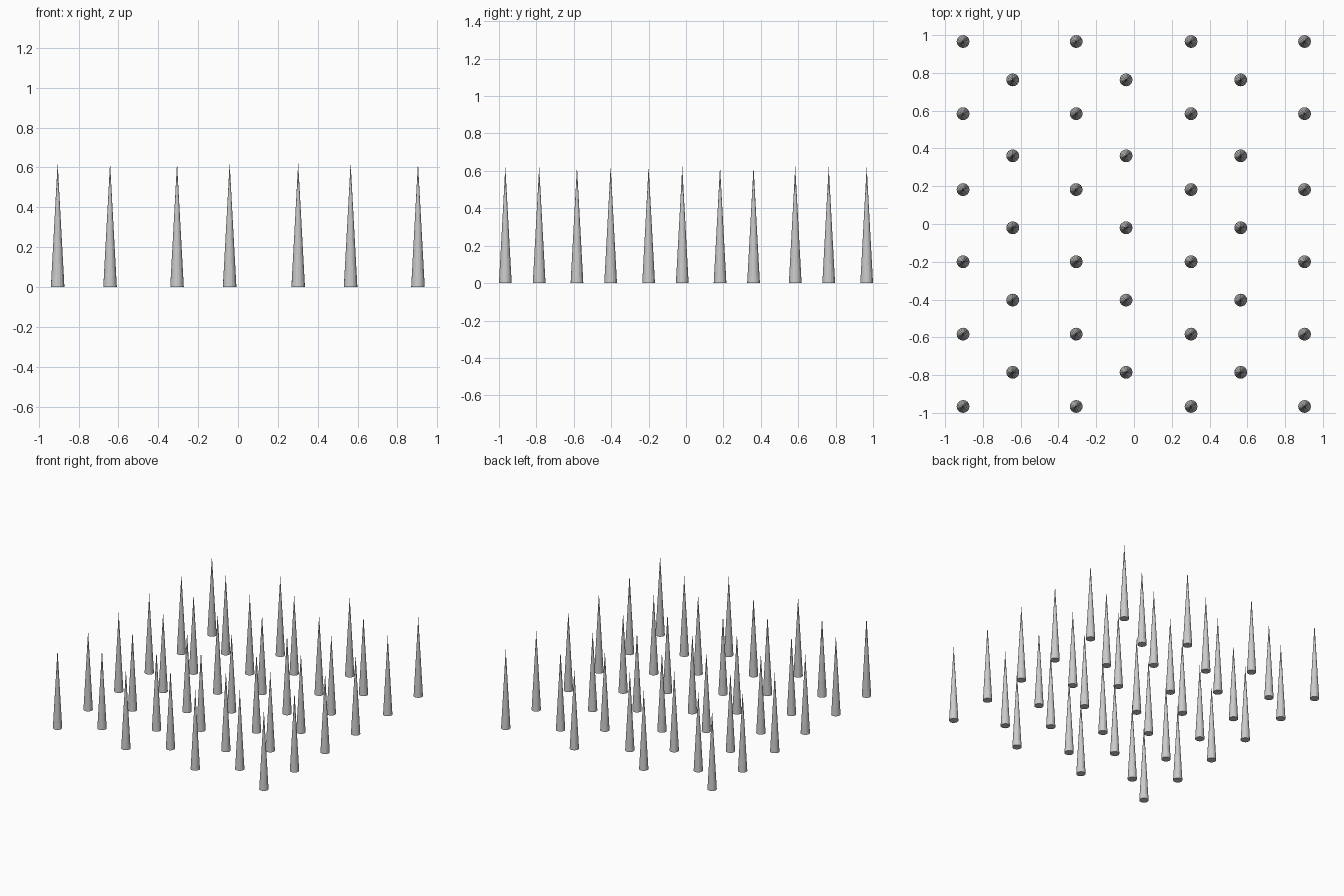
import bpy

if "Cube" in bpy.data.objects:
    bpy.data.objects.remove(bpy.data.objects["Cube"])

RADIUS, HEIGHT, SIDES = 0.034, 0.625, 16


def spike_grid(name, xs, ys):
    # one upright sharp cone at every crossing of the columns and rows
    for x in xs:
        for y in ys:
            bpy.ops.mesh.primitive_cone_add(
                vertices=SIDES, radius1=RADIUS, radius2=0, depth=HEIGHT,
                location=(x, y, HEIGHT / 2))
            bpy.context.object.name = name


# outer grid: 4 columns of 6
spike_grid("main_spike", (-0.905, -0.306, 0.302, 0.903),
           (-0.966, -0.583, -0.2, 0.182, 0.584, 0.966))
# staggered grid between them: 3 columns of 5
spike_grid("offset_spike", (-0.642, -0.042, 0.565),
           (-0.785, -0.403, -0.02, 0.361, 0.763))
